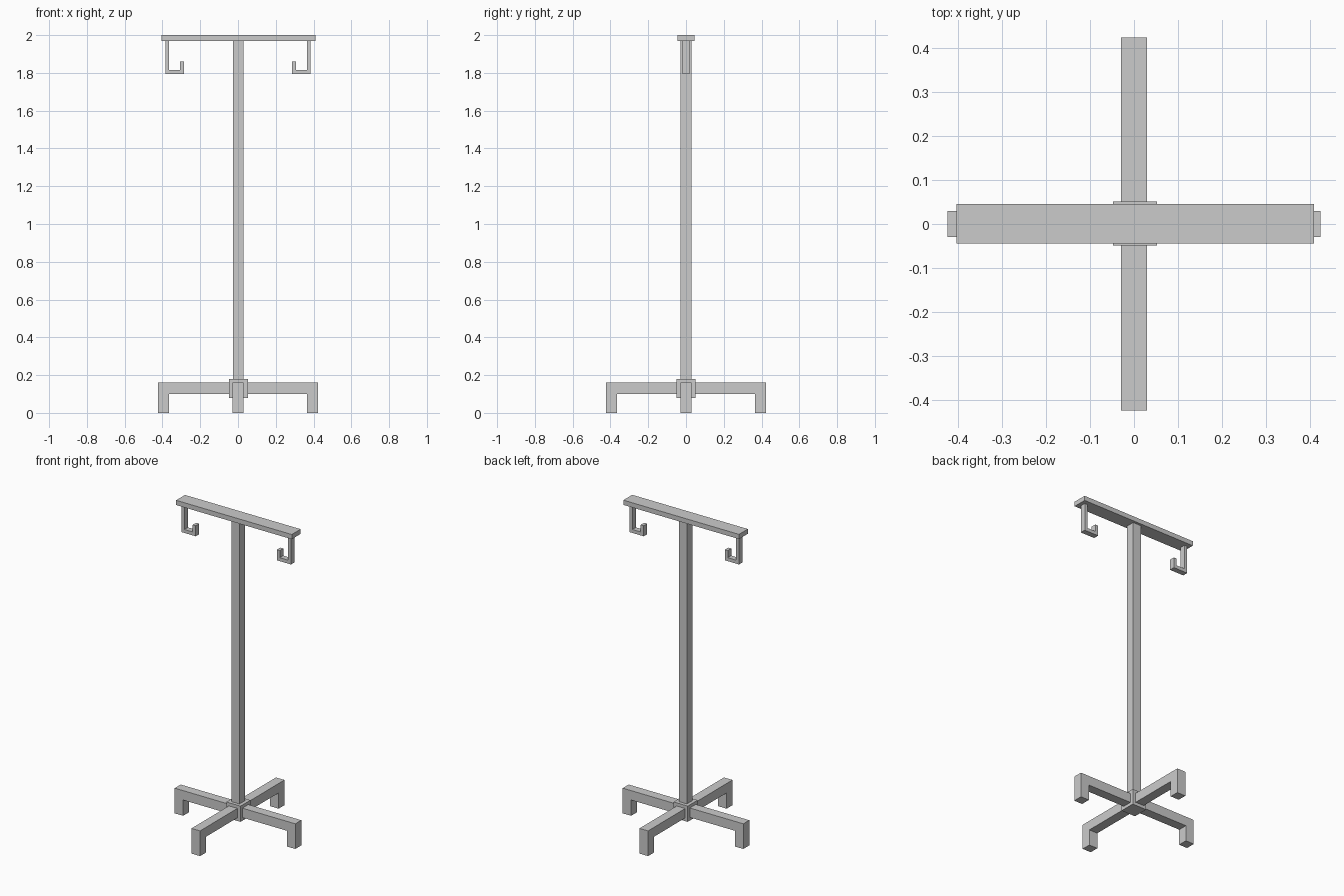
import bpy, bmesh, math
from mathutils import Matrix

if "Cube" in bpy.data.objects:
    bpy.data.objects.remove(bpy.data.objects["Cube"])


def box(name, lo, hi):
    """Axis-aligned box between two corners."""
    bm = bmesh.new()
    bmesh.ops.create_cube(bm, size=1)
    for v in bm.verts:
        v.co = [lo[i] + (v.co[i] + 0.5) * (hi[i] - lo[i]) for i in range(3)]
    return finish(name, bm)


def extruded(name, profile, width, angle):
    """Extrude an XZ profile along y, centred, then turn it about z."""
    bm = bmesh.new()
    face = bm.faces.new([bm.verts.new((x, -width / 2, z)) for x, z in profile])
    ext = bmesh.ops.extrude_face_region(bm, geom=[face])["geom"]
    verts = [g for g in ext if isinstance(g, bmesh.types.BMVert)]
    bmesh.ops.translate(bm, verts=verts, vec=(0, width, 0))
    bm.transform(Matrix.Rotation(angle, 4, 'Z'))
    return finish(name, bm)


def finish(name, bm):
    bmesh.ops.recalc_face_normals(bm, faces=bm.faces)
    mesh = bpy.data.meshes.new(name)
    bm.to_mesh(mesh)
    bm.free()
    obj = bpy.data.objects.new(name, mesh)
    bpy.context.collection.objects.link(obj)
    return obj


# Central hub, pole and top bar
box("hub", (-0.048, -0.049, 0.08), (0.052, 0.051, 0.18))
box("pole", (-0.027, -0.028, 0.18), (0.03, 0.029, 1.97))
box("top_bar", (-0.404, -0.044, 1.97), (0.409, 0.045, 2.0))

# Four legs with downturned feet
leg = [(0.048, 0.10), (0.365, 0.10), (0.365, 0.0), (0.424, 0.0),
       (0.424, 0.16), (0.048, 0.16)]
for i, side in enumerate(("right", "back", "left", "front")):
    extruded(f"leg_{side}", leg, 0.06, i * math.pi / 2)

# Two hooks curling inwards under the bar
hook = [(0.385, 1.97), (0.385, 1.793), (0.285, 1.793), (0.285, 1.86),
        (0.306, 1.86), (0.306, 1.815), (0.364, 1.815), (0.364, 1.97)]
for i, side in enumerate(("right", "left")):
    extruded(f"hook_{side}", hook, 0.035, i * math.pi)
